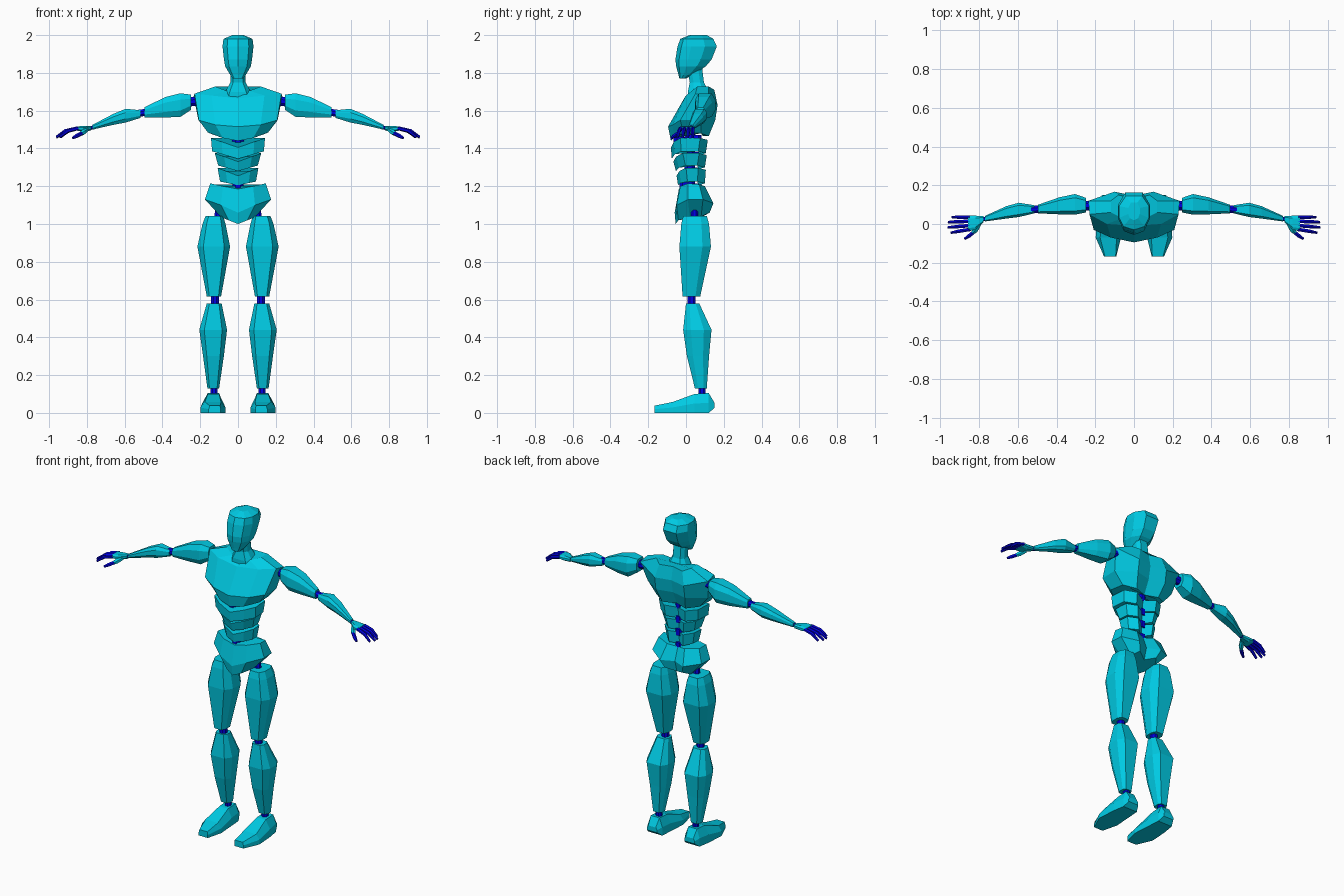
import bpy, bmesh, math
from mathutils import Vector


def material(name, rgb):
    m = bpy.data.materials.new(name)
    m.diffuse_color = (*rgb, 1)
    return m


TEAL = material("teal_shell", (0.0, 0.60, 0.78))
BLUE = material("deep_blue_joint", (0.0, 0.0, 0.80))


def loft(name, rings, mat=TEAL, s=1):
    """Skin a list of equal-length point rings, capping both ends; s=-1 mirrors in x."""
    bm = bmesh.new()
    vs = [[bm.verts.new((p[0] * s, p[1], p[2])) for p in r] for r in rings]
    n = len(vs[0])
    for a, b in zip(vs, vs[1:]):
        for i in range(n):
            j = (i + 1) % n
            bm.faces.new((a[i], a[j], b[j], b[i]))
    bm.faces.new(vs[0])
    bm.faces.new(vs[-1])
    bmesh.ops.recalc_face_normals(bm, faces=bm.faces)
    me = bpy.data.meshes.new(name)
    bm.to_mesh(me)
    bm.free()
    me.materials.append(mat)
    ob = bpy.data.objects.new(name, me)
    bpy.context.collection.objects.link(ob)
    return ob


def sym(half):
    """Complete a half outline (front centre .. back centre) across x = 0."""
    return half + [(-x, y, z) for x, y, z in half[-2:0:-1]]


def octagon(a0, a1, b0, b1, k=0.18):
    """Chamfered rectangle as 2D points."""
    c, d = (a1 - a0) * k, (b1 - b0) * k * 1.5
    return [(a0 + c, b0), (a1 - c, b0), (a1, b0 + d), (a1, b1 - d),
            (a1 - c, b1), (a0 + c, b1), (a0, b1 - d), (a0, b0 + d)]


def leg_part(name, stations, s):
    loft(name, [[(x, y, z) for x, y in octagon(*r)] for z, *r in stations], TEAL, s)


def arm_part(name, stations, s):
    loft(name, [[(x, y, z) for y, z in octagon(*r)] for x, *r in stations], TEAL, s)


def rod(name, pts, r, s=1, mat=BLUE, sides=8):
    """Round bar through a few points; r is one radius or one per point."""
    pts = [Vector(p) for p in pts]
    radii = r if isinstance(r, (list, tuple)) else [r] * len(pts)
    q = (pts[-1] - pts[0]).to_track_quat('Z', 'Y')
    rings = []
    for p, rad in zip(pts, radii):
        ang = [math.tau * (i + 0.5) / sides for i in range(sides)]
        rings.append([p + q @ Vector((rad * math.cos(a), rad * math.sin(a), 0)) for a in ang])
    loft(name, rings, mat, s)


# Head: angular mask with a centre ridge (z, front y, back y, half width)
head = []
for z, f, b, w in [(1.77, -0.035, 0.0, 0.028), (1.79, -0.04, 0.04, 0.042),
                   (1.835, -0.052, 0.105, 0.068), (1.87, -0.056, 0.135, 0.074),
                   (1.94, -0.045, 0.163, 0.082), (1.98, -0.03, 0.145, 0.077),
                   (2.0, 0.02, 0.11, 0.03)]:
    d = b - f
    head.append(sym([(0, f, z), (w * 0.7, f + d * 0.1, z), (w, f + d * 0.35, z),
                     (w, f + d * 0.7, z), (w * 0.55, b, z), (0, b, z)]))
loft("head", head)

# Neck
loft("neck", [[(x, y, z) for x, y in octagon(-w, w, f, b)] for z, w, f, b in
              [(1.66, 0.085, 0.01, 0.13), (1.70, 0.068, 0.01, 0.12),
               (1.75, 0.04, 0.02, 0.095), (1.83, 0.038, 0.005, 0.085)]])

# Chest: tapered wedge, broad at the shoulders
loft("chest", [
    sym([(0, -0.08, 1.44), (0.08, -0.065, 1.455), (0.16, -0.015, 1.485),
         (0.15, 0.08, 1.48), (0.08, 0.12, 1.465), (0, 0.09, 1.465)]),
    sym([(0, -0.095, 1.515), (0.12, -0.07, 1.525), (0.208, -0.03, 1.55),
         (0.21, 0.08, 1.55), (0.10, 0.155, 1.55), (0, 0.13, 1.55)]),
    sym([(0, -0.01, 1.665), (0.14, 0.0, 1.68), (0.23, 0.05, 1.69),
         (0.235, 0.12, 1.675), (0.10, 0.167, 1.63), (0, 0.145, 1.63)]),
    sym([(0, 0.015, 1.675), (0.06, 0.03, 1.705), (0.12, 0.06, 1.728),
         (0.12, 0.12, 1.728), (0.08, 0.15, 1.71), (0, 0.13, 1.71)])])


# Abdomen: three stacked chevron blocks, notched at the spine
def ab_ring(w, f, b, zc, zs):
    return sym([(0, f, zc), (w * 0.6, f + 0.015, zc + (zs - zc) * 0.6), (w, f + 0.05, zs),
                (w * 0.95, b - 0.04, zs), (w * 0.5, b, zs - 0.01), (0, b - 0.035, zs - 0.02)])


blocks = [[(0.137, -0.075, 0.105, 1.345, 1.385), (0.143, -0.08, 0.115, 1.405, 1.455)],
          [(0.105, -0.053, 0.10, 1.28, 1.31), (0.123, -0.067, 0.11, 1.33, 1.375)],
          [(0.095, -0.042, 0.10, 1.205, 1.225), (0.108, -0.05, 0.105, 1.255, 1.297)]]
for name, block in zip(("upper", "middle", "lower"), blocks):
    loft(name + "_abdomen", [ab_ring(*r) for r in block])

# Spine: core, rear vertebrae in the gaps, and two front joints
rod("spine", [(0, 0.02, 1.15), (0, 0.02, 1.50)], 0.03)
for i, z in enumerate((1.195, 1.28, 1.36, 1.45)):
    rod(f"vertebra_{i + 1}", [(0, 0.055, z - 0.02), (0, 0.055, z + 0.02)], 0.03)
rod("waist_joint", [(0, -0.005, 1.18), (0, -0.005, 1.23)], 0.032)
rod("rib_joint", [(0, -0.035, 1.395), (0, -0.035, 1.46)], 0.035)

# Pelvis
loft("pelvis", [
    sym([(0, -0.055, 1.0), (0.05, -0.04, 1.02), (0.088, 0.02, 1.035),
         (0.088, 0.08, 1.04), (0.06, 0.125, 1.06), (0, 0.09, 1.04)]),
    sym([(0, -0.06, 1.06), (0.09, -0.05, 1.10), (0.175, 0.01, 1.13),
         (0.17, 0.09, 1.13), (0.08, 0.145, 1.11), (0, 0.11, 1.11)]),
    sym([(0, -0.038, 1.185), (0.08, -0.03, 1.20), (0.147, 0.01, 1.215),
         (0.14, 0.07, 1.21), (0.06, 0.10, 1.20), (0, 0.08, 1.19)])])

for side, s in (("left_", 1), ("right_", -1)):
    # Legs: (z, x range, y range)
    rod(side + "hip_joint", [(0.108, 0.045, 1.02), (0.102, 0.045, 1.072)], 0.021, s)
    leg_part(side + "thigh", [(0.615, 0.09, 0.165, -0.018, 0.075),
                              (0.88, 0.042, 0.215, -0.035, 0.132),
                              (1.0, 0.066, 0.188, -0.025, 0.122),
                              (1.042, 0.078, 0.172, -0.015, 0.11)], s)
    rod(side + "knee_joint", [(0.122, 0.03, 0.57), (0.122, 0.03, 0.63)], 0.023, s)
    leg_part(side + "shin", [(0.13, 0.10, 0.162, 0.047, 0.11),
                             (0.30, 0.075, 0.185, 0.005, 0.122),
                             (0.44, 0.058, 0.205, -0.015, 0.135),
                             (0.58, 0.087, 0.165, 0.0, 0.07)], s)
    rod(side + "ankle_joint", [(0.127, 0.085, 0.08), (0.127, 0.085, 0.15)], 0.02, s)

    # Foot: sections from toe to heel (y, bottom x range, top x range, bottom z, top z)
    foot = [(-0.168, 0.092, 0.155, 0.095, 0.15, 0, 0.038),
            (-0.07, 0.067, 0.198, 0.09, 0.175, 0, 0.058),
            (0.045, 0.075, 0.19, 0.10, 0.16, 0, 0.10),
            (0.12, 0.08, 0.178, 0.10, 0.16, 0, 0.105),
            (0.15, 0.095, 0.165, 0.105, 0.155, 0.025, 0.055)]
    loft(side + "foot", [[(a, y, z0), (b, y, z0), (b, y, z0 + 0.5 * (z1 - z0)), (d, y, z1),
                          (c, y, z1), (a, y, z0 + 0.5 * (z1 - z0))]
                         for y, a, b, c, d, z0, z1 in foot], TEAL, s)

    # Arms: (x, y range, z range)
    rod(side + "shoulder_joint", [(0.215, 0.095, 1.65), (0.27, 0.095, 1.645)], 0.026, s)
    arm_part(side + "upper_arm", [(0.248, 0.06, 0.135, 1.605, 1.685),
                                  (0.305, 0.048, 0.155, 1.567, 1.692),
                                  (0.385, 0.05, 0.138, 1.564, 1.672),
                                  (0.495, 0.055, 0.10, 1.565, 1.618)], s)
    rod(side + "elbow_joint", [(0.48, 0.077, 1.592), (0.535, 0.075, 1.585)], 0.02, s)
    arm_part(side + "forearm", [(0.515, 0.055, 0.097, 1.562, 1.602),
                                (0.595, 0.036, 0.11, 1.537, 1.61),
                                (0.66, 0.028, 0.092, 1.525, 1.583),
                                (0.77, 0.013, 0.042, 1.50, 1.525)], s)
    rod(side + "wrist_joint", [(0.76, 0.027, 1.512), (0.80, 0.022, 1.505)], 0.011, s)

    # Hand: flat palm with a stub for the thumb
    arm_part(side + "palm", [(0.777, 0.01, 0.04, 1.495, 1.52),
                             (0.82, -0.03, 0.043, 1.489, 1.52),
                             (0.857, -0.036, 0.043, 1.495, 1.515)], s)
    rod(side + "thumb_base", [(0.80, 0.0, 1.50), (0.82, -0.032, 1.485), (0.835, -0.048, 1.476)],
        [0.013, 0.015, 0.01], s, TEAL, 6)
    rod(side + "thumb", [(0.828, -0.042, 1.48), (0.853, -0.062, 1.467), (0.875, -0.077, 1.455)],
        [0.011, 0.011, 0.007], s, sides=6)
    # Fingers: (root y, tip x, tip y)
    for i, (y, tx, ty) in enumerate([(0.036, 0.94, 0.035), (0.014, 0.96, 0.01),
                                     (-0.008, 0.962, -0.018), (-0.028, 0.945, -0.045)]):
        mx, my = 0.855 + (tx - 0.855) * 0.55, y + (ty - y) * 0.55
        rod(f"{side}finger_{i + 1}", [(0.847, y, 1.507), (mx, my, 1.492), (tx, ty, 1.46)],
            [0.0105, 0.0105, 0.007], s, sides=6)
